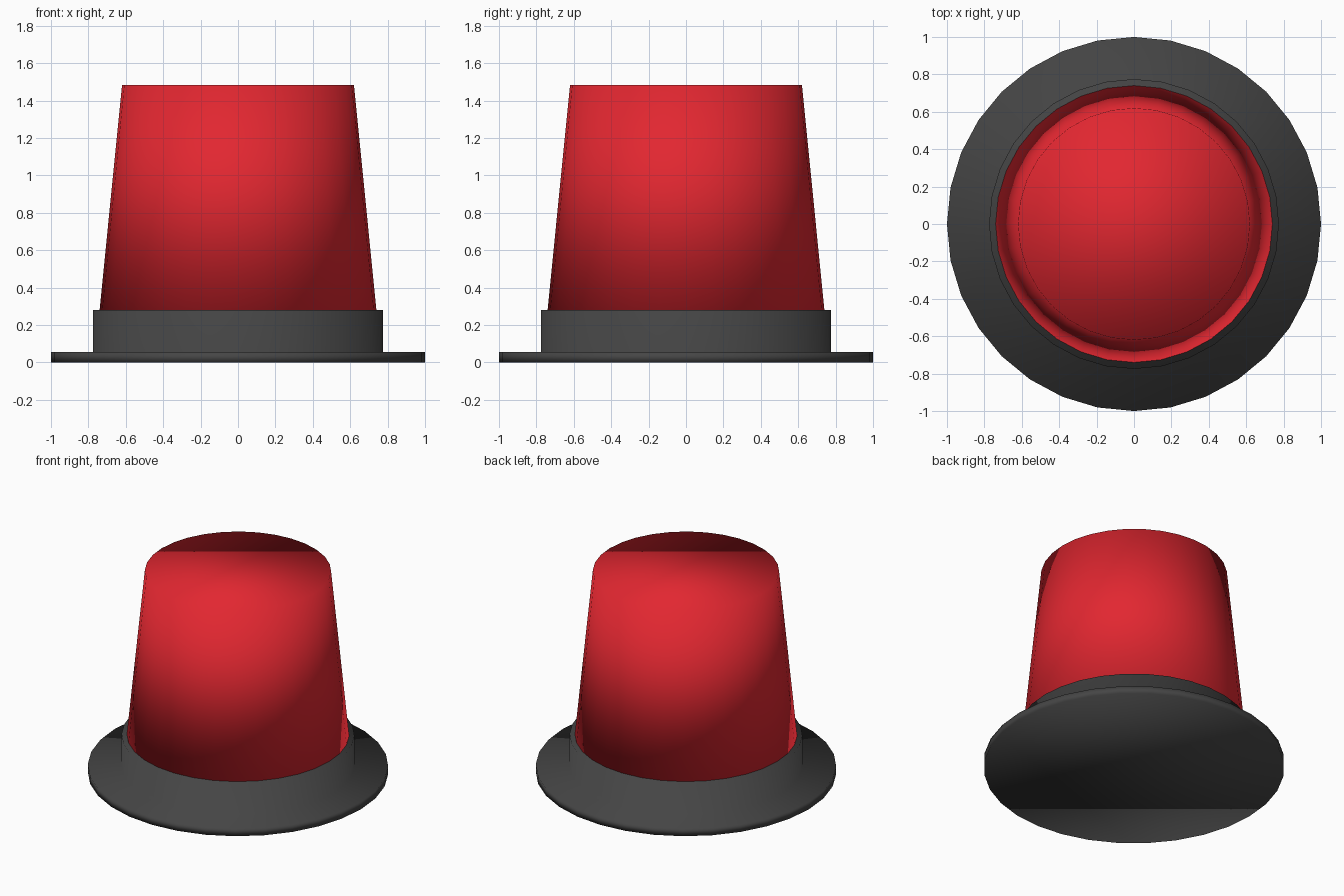
import bpy
import bmesh
import math

if "Cube" in bpy.data.objects:
    bpy.data.objects.remove(bpy.data.objects["Cube"])

SIDES = 32


def material(name, colour):
    mat = bpy.data.materials.new(name)
    mat.diffuse_color = (*colour, 1.0)
    mat.use_nodes = True
    mat.node_tree.nodes["Principled BSDF"].inputs["Base Color"].default_value = mat.diffuse_color
    return mat


def lathe(name, profile, mat):
    """Turn a (radius, height) profile, bottom to top, into a capped smooth solid."""
    bm = bmesh.new()
    rings = []
    for radius, z in profile:
        rings.append([
            bm.verts.new((radius * math.cos(math.tau * i / SIDES),
                          radius * math.sin(math.tau * i / SIDES), z))
            for i in range(SIDES)])
    for low, high in zip(rings, rings[1:]):
        for i in range(SIDES):
            j = (i + 1) % SIDES
            bm.faces.new((low[i], low[j], high[j], high[i]))
    bm.faces.new(rings[0][::-1])
    bm.faces.new(rings[-1])
    # The style is smooth throughout, including over the rims
    for face in bm.faces:
        face.smooth = True
    mesh = bpy.data.meshes.new(name)
    bm.to_mesh(mesh)
    bm.free()
    mesh.materials.append(mat)
    obj = bpy.data.objects.new(name, mesh)
    bpy.context.collection.objects.link(obj)
    return obj


charcoal = material("charcoal", (0.06, 0.06, 0.06))
red = material("red", (0.76, 0.02, 0.03))

# Flat brim with the upright hat band rising from it
lathe("brim_and_band",
      [(1.0, 0.0), (1.0, 0.055), (0.775, 0.055), (0.775, 0.28)], charcoal)

# Tapered crown standing on the band
lathe("crown", [(0.74, 0.28), (0.62, 1.483)], red)
